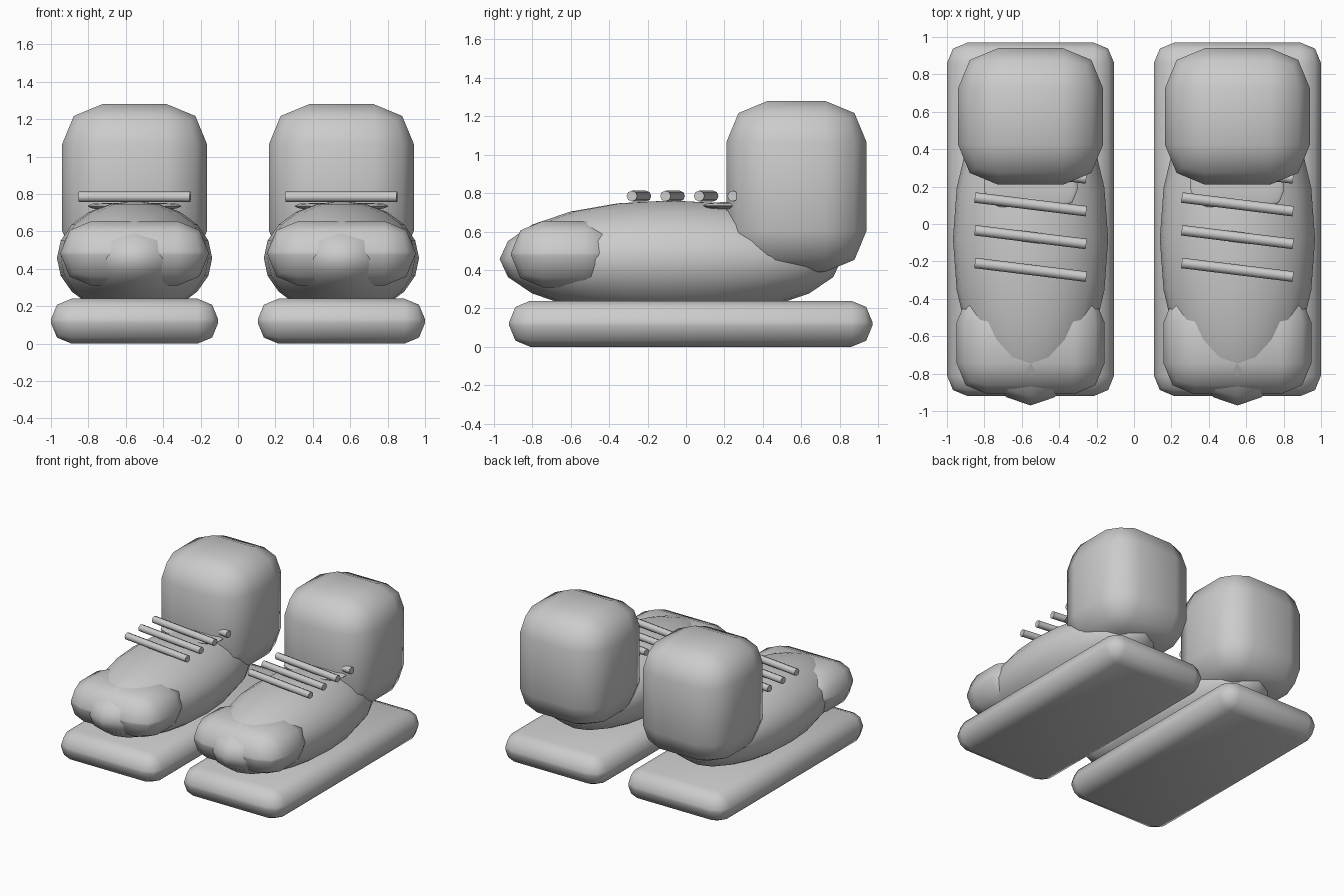
import bpy
import math
from mathutils import Vector

cube = bpy.data.objects.get("Cube")
if cube:
    bpy.data.objects.remove(cube, do_unlink=True)

grey = bpy.data.materials.new("plain_grey")
grey.use_nodes = True
grey.diffuse_color = (0.6, 0.6, 0.6, 1)
grey.node_tree.nodes["Principled BSDF"].inputs["Base Color"].default_value = grey.diffuse_color


def finish(name, angle=50):
    """Name, colour and smooth the active object."""
    obj = bpy.context.object
    obj.name = name
    obj.data.materials.append(grey)
    bpy.ops.object.shade_smooth_by_angle(angle=math.radians(angle))
    return obj


def rounded_box(name, low, high, bevel, flatten=1):
    """Box between two corners with rounded edges, optionally flattened in z."""
    low, high = Vector(low), Vector(high)
    bpy.ops.mesh.primitive_cube_add(size=1, location=(low + high) / 2)
    obj = bpy.context.object
    obj.scale = high - low
    bpy.ops.object.transform_apply(location=False, rotation=False, scale=True)
    mod = obj.modifiers.new("Round", "BEVEL")
    mod.width = bevel
    mod.segments = 2
    bpy.ops.object.modifier_apply(modifier=mod.name)
    obj.scale.z = flatten
    return finish(name)


def build_shoe(side, x):
    # Sole, toe cap and ankle cuff
    rounded_box(side + "_sole", (x - 0.447, -0.92, 0), (x + 0.447, 0.97, 0.24), 0.11)
    rounded_box(side + "_toe_cap", (x - 0.395, -0.91, 0.31), (x + 0.395, -0.36, 0.655), 0.165)
    rounded_box(side + "_ankle_cuff", (x - 0.388, 0.21, 0.39), (x + 0.388, 0.94, 1.28), 0.215)

    # Upper
    bpy.ops.mesh.primitive_uv_sphere_add(segments=20, ring_count=10, radius=1,
                                         location=(x, -0.08, 0.457))
    bpy.context.object.scale = (0.415, 0.89, 0.305)
    finish(side + "_upper")

    # Thin tongue between the laces and the cuff
    rounded_box(side + "_tongue", (x - 0.25, 0.09, 0.635), (x + 0.25, 0.49, 0.835), 0.09, 0.18)

    # Slanted laces
    for i in range(4):
        bpy.ops.mesh.primitive_cylinder_add(vertices=8, radius=0.028, depth=0.6,
                                            location=(x, -0.245 + 0.175 * i, 0.785),
                                            rotation=(0, math.pi / 2, math.radians(-7)))
        finish(f"{side}_lace_{i + 1}")


for side, x in (("right", -0.553), ("left", 0.553)):
    build_shoe(side, x)
